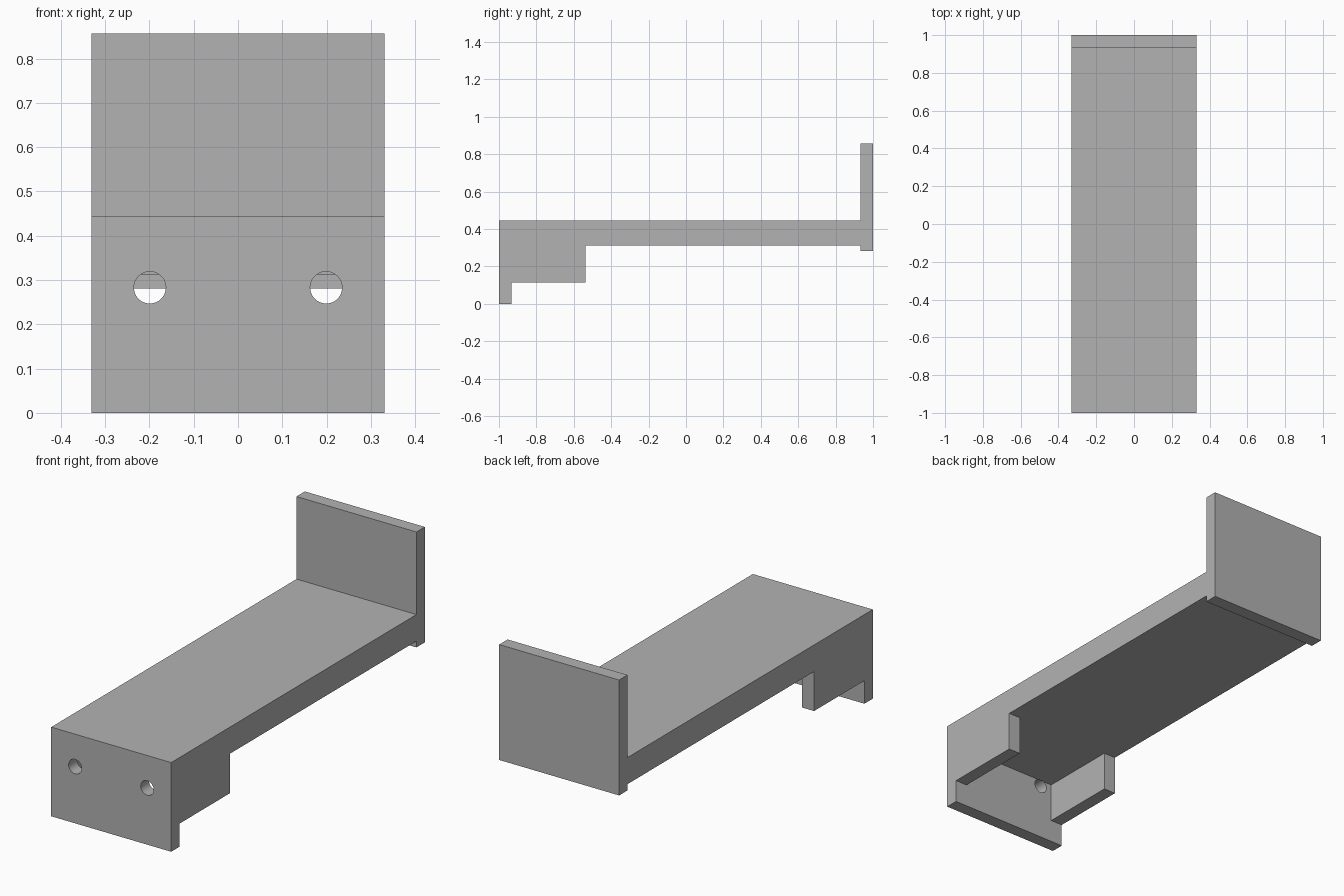
import bpy
import bmesh
from mathutils import Matrix, Vector

if "Cube" in bpy.data.objects:
    bpy.data.objects.remove(bpy.data.objects["Cube"], do_unlink=True)

HALF_W = 0.331      # half the width of the bracket
PLATE = 0.066       # thickness of plates and side ribs
DECK_BOTTOM, DECK_TOP = 0.312, 0.445

grey = bpy.data.materials.new("plain grey")
grey.use_nodes = True
colour = (0.448, 0.448, 0.448, 1)
grey.diffuse_color = colour
grey.node_tree.nodes["Principled BSDF"].inputs["Base Color"].default_value = colour


def add_object(name, bm):
    bmesh.ops.recalc_face_normals(bm, faces=bm.faces)
    mesh = bpy.data.meshes.new(name)
    bm.to_mesh(mesh)
    bm.free()
    mesh.materials.append(grey)
    obj = bpy.data.objects.new(name, mesh)
    bpy.context.collection.objects.link(obj)
    return obj


def extrude_profile(name, points, half_width):
    """Extrude a (y, z) outline symmetrically along x."""
    bm = bmesh.new()
    face = bm.faces.new([bm.verts.new((-half_width, y, z)) for y, z in points])
    grown = bmesh.ops.extrude_face_region(bm, geom=[face])["geom"]
    verts = [g for g in grown if isinstance(g, bmesh.types.BMVert)]
    bmesh.ops.translate(bm, verts=verts, vec=Vector((2 * half_width, 0, 0)))
    return add_object(name, bm)


def cut(target, cutter):
    cutter.hide_render = True
    mod = target.modifiers.new(cutter.name, "BOOLEAN")
    mod.operation = "DIFFERENCE"
    mod.solver = "EXACT"
    mod.object = cutter
    bpy.context.view_layer.objects.active = target
    bpy.ops.object.modifier_apply(modifier=mod.name)
    bpy.data.objects.remove(cutter, do_unlink=True)


# Body: front plate, ribbed deck and upright back plate in one outline
front_in, back_in, rib_end = -1 + PLATE, 1 - PLATE, -0.537
body = extrude_profile("bracket_body", [
    (-1, 0), (front_in, 0), (front_in, 0.115), (rib_end, 0.115),
    (rib_end, DECK_BOTTOM), (back_in, DECK_BOTTOM), (back_in, 0.281),
    (1, 0.281), (1, 0.857), (back_in, 0.857), (back_in, DECK_TOP),
    (-1, DECK_TOP)], HALF_W)

# Pocket under the deck, leaving a rib on each side
cut(body, extrude_profile("pocket_cutter", [
    (front_in, 0.05), (rib_end + 0.1, 0.05),
    (rib_end + 0.1, DECK_BOTTOM), (front_in, DECK_BOTTOM)], HALF_W - PLATE))

# Two round screw holes through the front plate
for side in (-1, 1):
    bm = bmesh.new()
    bmesh.ops.create_cone(bm, cap_ends=True, segments=48, radius1=0.036,
                          radius2=0.036, depth=PLATE + 0.02)
    place = Matrix.Translation((0.199 * side, -1 + PLATE / 2 - 0.01, 0.283))
    bm.transform(place @ Matrix.Rotation(1.5707963, 4, "X"))
    cut(body, add_object("hole_cutter", bm))

# Smooth hole walls, crisp edges elsewhere
bpy.ops.object.select_all(action="DESELECT")
body.select_set(True)
bpy.context.view_layer.objects.active = body
bpy.ops.object.shade_smooth_by_angle(angle=0.5)
